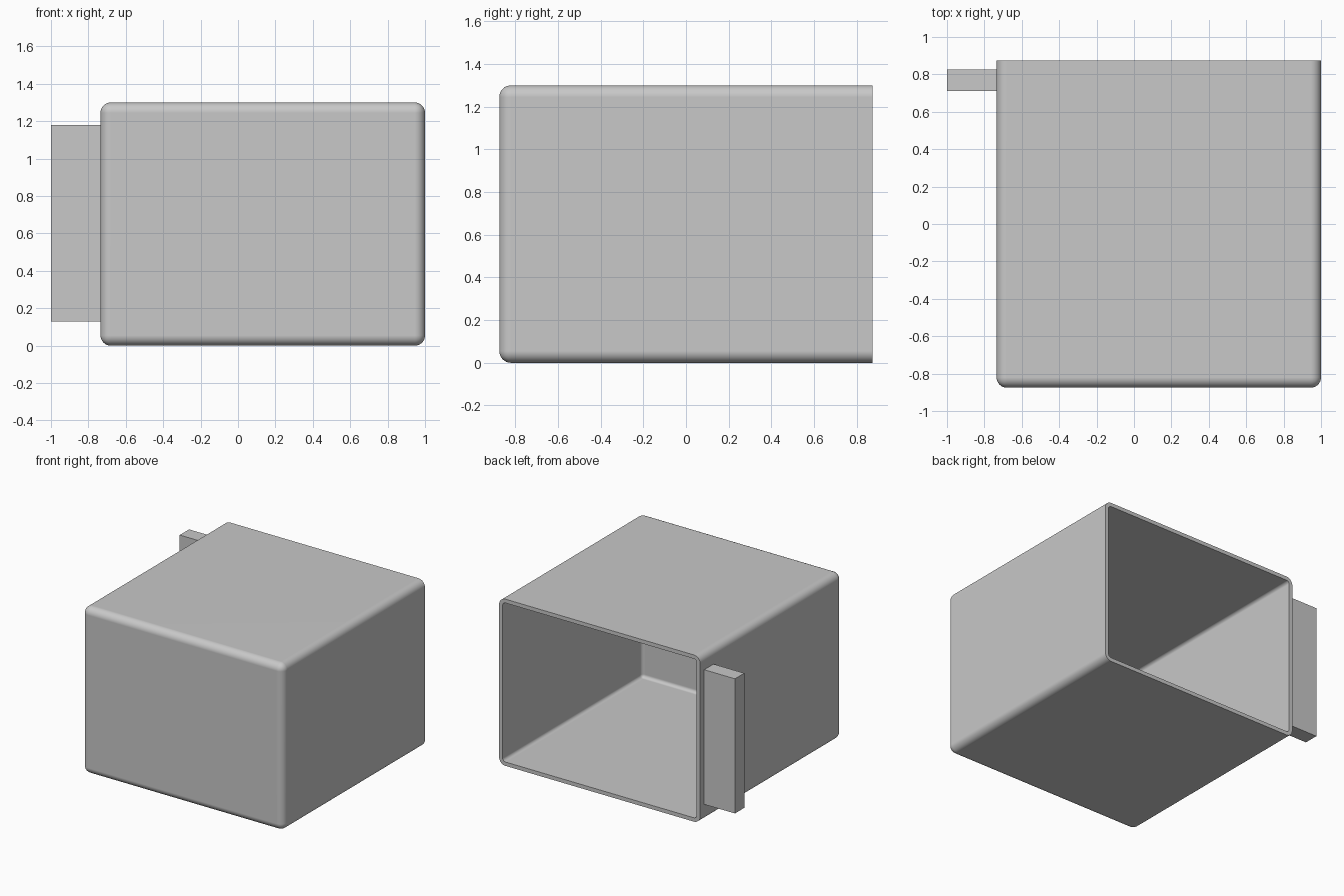
import bpy
import bmesh
from mathutils import Vector

default_cube = bpy.data.objects.get("Cube")
if default_cube:
    bpy.data.objects.remove(default_cube, do_unlink=True)

# One plain grey for everything
GREY = (0.58, 0.58, 0.58, 1.0)
grey = bpy.data.materials.new("light grey")
grey.use_nodes = True
grey.diffuse_color = GREY
grey.node_tree.nodes["Principled BSDF"].inputs["Base Color"].default_value = GREY


def add_box(name, low, high):
    """Box object spanning two opposite corners."""
    low, high = Vector(low), Vector(high)
    bm = bmesh.new()
    bmesh.ops.create_cube(bm, size=1)
    bmesh.ops.scale(bm, vec=high - low, verts=bm.verts)
    bmesh.ops.translate(bm, vec=(low + high) / 2, verts=bm.verts)
    mesh = bpy.data.meshes.new(name)
    bm.to_mesh(mesh)
    bm.free()
    mesh.materials.append(grey)
    obj = bpy.data.objects.new(name, mesh)
    bpy.context.collection.objects.link(obj)
    return obj


# Hollow shell: rounded everywhere except the open back
BACK = 0.875
shell = add_box("open_shell", (-0.735, -BACK, 0), (1, BACK, 1.3))
bm = bmesh.new()
bm.from_mesh(shell.data)
back_faces = [f for f in bm.faces if f.normal.y > 0.9]
bmesh.ops.delete(bm, geom=back_faces, context="FACES")
rounded = [e for e in bm.edges if not e.is_boundary]
bmesh.ops.bevel(bm, geom=rounded, offset=0.055, offset_type="OFFSET",
                segments=8, profile=0.5, affect="EDGES", clamp_overlap=True)
bm.to_mesh(shell.data)
bm.free()

# Wall thickness, grown inwards
walls = shell.modifiers.new("walls", "SOLIDIFY")
walls.thickness = 0.03
walls.offset = -1
walls.use_even_offset = True
bpy.ops.object.select_all(action="DESELECT")
shell.select_set(True)
bpy.context.view_layer.objects.active = shell
bpy.ops.object.modifier_apply(modifier=walls.name)
bpy.ops.object.shade_smooth_by_angle(angle=0.6)

# Keep the large panels flat beside the rounded edges
flat_panels = shell.modifiers.new("flat_panels", "WEIGHTED_NORMAL")
flat_panels.keep_sharp = True

# Upright tab on the right side, ending inside the wall
add_box("side_tab", (-1, 0.71, 0.13), (-0.72, 0.825, 1.18))
